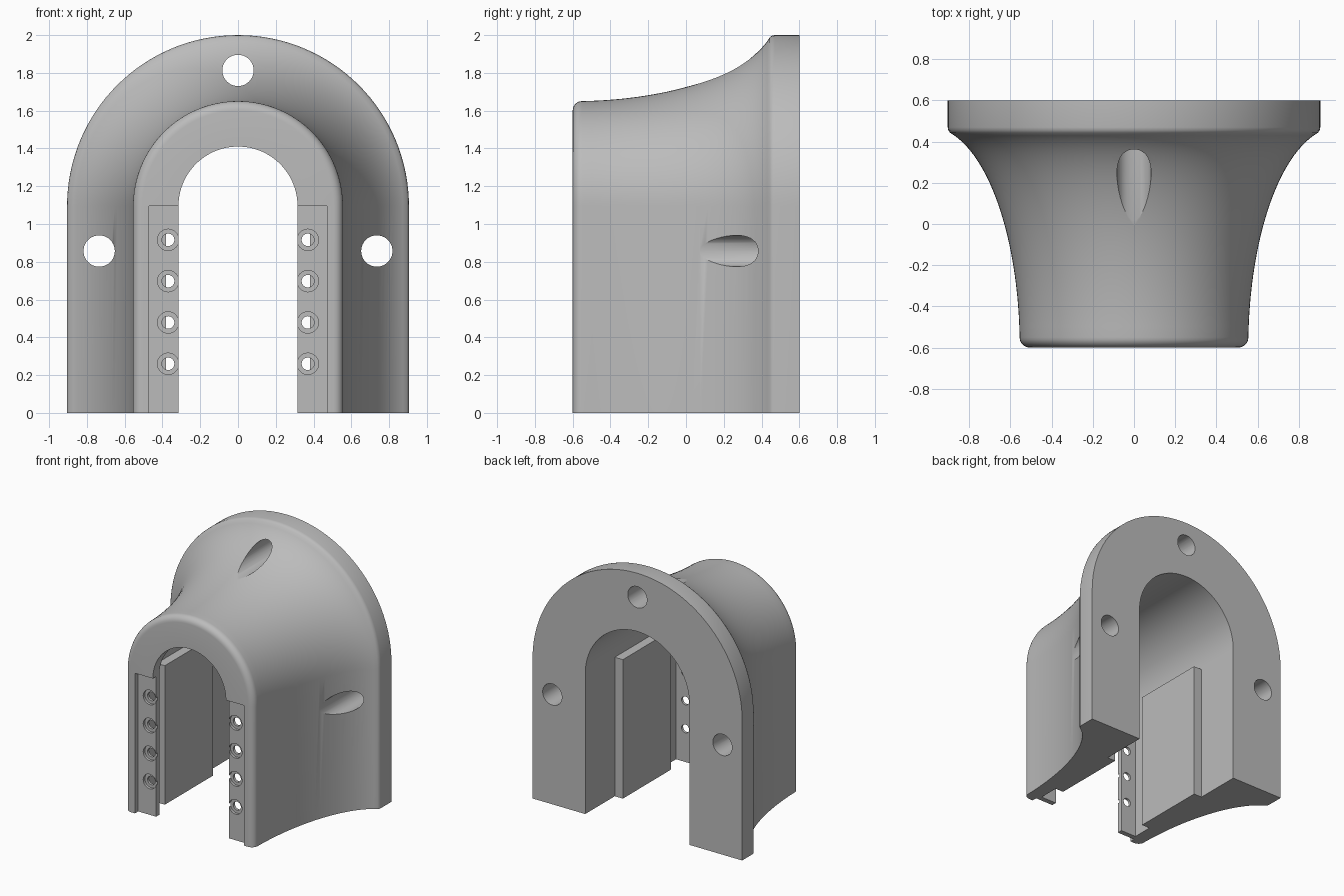
import bpy, bmesh, math
from mathutils import Matrix, Vector

cube = bpy.data.objects.get("Cube")
if cube:
    bpy.data.objects.remove(cube)

SPRING = 1.095      # height where the arch begins
TUNNEL = 0.45       # inner tunnel half width
STRIP_FRONT, STRIP_BACK = -0.56, -0.52

grey = bpy.data.materials.new("plain grey")
grey.use_nodes = True
grey.diffuse_color = (0.5, 0.5, 0.5, 1)
grey.node_tree.nodes["Principled BSDF"].inputs["Base Color"].default_value = (0.5, 0.5, 0.5, 1)


def add_object(name, bm):
    bmesh.ops.recalc_face_normals(bm, faces=bm.faces)
    mesh = bpy.data.meshes.new(name)
    bm.to_mesh(mesh)
    bm.free()
    mesh.materials.append(grey)
    obj = bpy.data.objects.new(name, mesh)
    bpy.context.collection.objects.link(obj)
    return obj


def box(name, low, high):
    bm = bmesh.new()
    low, high = Vector(low), Vector(high)
    size = high - low
    bmesh.ops.create_cube(bm, size=1, matrix=Matrix.Translation((low + high) / 2) @ Matrix.Diagonal((*size, 1)))
    return add_object(name, bm)


def rod(name, x, z, radius, y0, y1, sides=40):
    bm = bmesh.new()
    place = Matrix.Translation((x, (y0 + y1) / 2, z)) @ Matrix.Rotation(math.pi / 2, 4, 'X')
    bmesh.ops.create_cone(bm, cap_ends=True, segments=sides, radius1=radius,
                          radius2=radius, depth=y1 - y0, matrix=place)
    return add_object(name, bm)


def arch(radius, y, steps=64):
    pts = [(radius, y, 0)]
    for i in range(steps + 1):
        a = math.pi * i / steps
        pts.append((radius * math.cos(a), y, SPRING + radius * math.sin(a)))
    return pts + [(-radius, y, 0)]


# Wall section as (radius, y): flange rim, flared shell, rounded nose, lip, tunnel
def flare(y):
    return 0.555 + 0.436 * (1 - math.sqrt(1 - ((y + 0.6) / 1.07) ** 2))


section = [(0.905, 0.6), (0.905, 0.47), (0.902, 0.455), (0.893, 0.443)]
section += [(flare(y), y) for y in (0.43 - 0.98 * (i / 24) ** 1.3 for i in range(25))]
for i in range(1, 7):
    a = math.pi / 2 * i / 6
    section.append((0.506 + 0.05 * math.cos(a), -0.55 - 0.05 * math.sin(a)))
section += [(0.315, -0.6), (0.315, STRIP_BACK), (TUNNEL, STRIP_BACK), (TUNNEL, 0.6)]

# Sweep the section around the arch
bm = bmesh.new()
rings = [[bm.verts.new(p) for p in arch(r, y)] for r, y in section]
for a, b in zip(rings, rings[1:] + rings[:1]):
    for i in range(len(a) - 1):
        bm.faces.new((a[i], a[i + 1], b[i + 1], b[i]))
for end in (0, -1):
    bm.faces.new([ring[end] for ring in rings])
body = add_object("arched_body", bm)

# Cutters: bolt holes, front strip recesses, counterbored screw holes
cutters = [rod("bolt_cutter", x, z, 0.083, -0.9, 0.9)
           for x, z in ((0, 1.813), (0.735, 0.857), (-0.735, 0.857))]
for side in (-1, 1):
    xs = sorted((side * 0.2, side * 0.47))
    cutters.append(box("recess_cutter", (xs[0], -0.8, -0.2), (xs[1], STRIP_FRONT, SPRING - 0.001)))
    for i in range(4):
        z = 0.26 + 0.2187 * i
        cutters.append(rod("bore_cutter", side * 0.37, z, 0.0565, -0.7, STRIP_FRONT + 0.02, 32))
        cutters.append(rod("screw_cutter", side * 0.37, z, 0.033, -0.7, STRIP_BACK + 0.03, 32))

for cutter in cutters:
    cutter.hide_render = True
    mod = body.modifiers.new("cut", 'BOOLEAN')
    mod.operation = 'DIFFERENCE'
    mod.solver = 'EXACT'
    mod.object = cutter

# Bake the cuts and drop the cutters
bpy.context.view_layer.update()
graph = bpy.context.evaluated_depsgraph_get()
baked = bpy.data.meshes.new_from_object(body.evaluated_get(graph))
body.modifiers.clear()
body.data = baked
baked.materials.clear()
baked.materials.append(grey)
for cutter in cutters:
    bpy.data.objects.remove(cutter)

# Raised pads on the inner tunnel walls
for side, label in ((1, "left"), (-1, "right")):
    xs = sorted((side * 0.38, side * (TUNNEL + 0.01)))
    box(label + "_inner_pad", (xs[0], -0.36, 0), (xs[1], 0.236, 1.085))

# Smooth curved skin, crisp corners
bpy.ops.object.select_all(action='DESELECT')
body.select_set(True)
bpy.context.view_layer.objects.active = body
bpy.ops.object.shade_smooth_by_angle(angle=math.radians(30))
